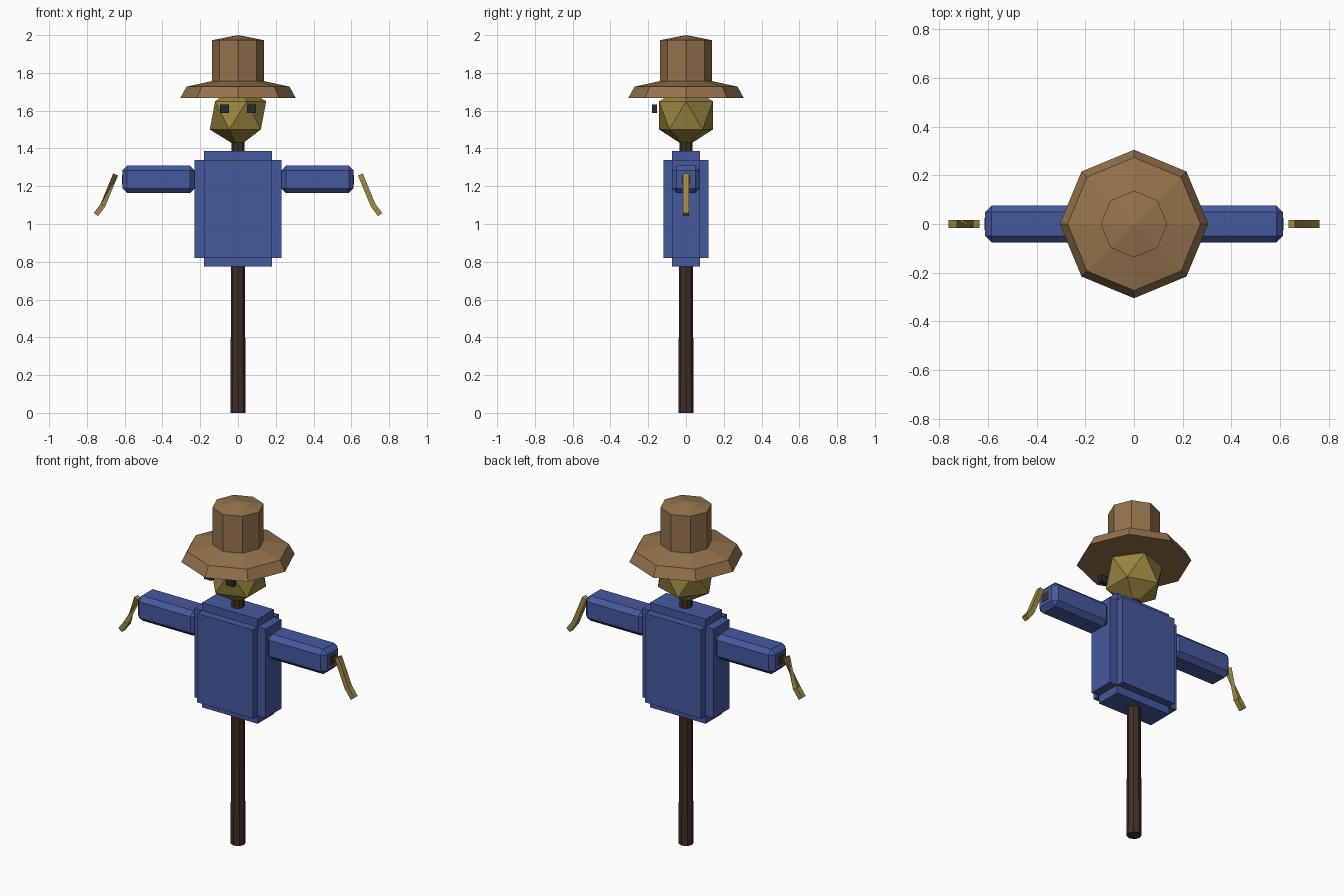
import bpy, bmesh, math
from mathutils import Vector

if "Cube" in bpy.data.objects:
    bpy.data.objects.remove(bpy.data.objects["Cube"])


def mat(name, r, g, b):
    m = bpy.data.materials.new(name)
    m.diffuse_color = (r, g, b, 1)
    m.use_nodes = True
    m.node_tree.nodes["Principled BSDF"].inputs["Base Color"].default_value = m.diffuse_color
    return m


BLUE = mat("blue_cloth", 0.06, 0.10, 0.34)
HAT = mat("hat_felt", 0.30, 0.17, 0.075)
SACK = mat("sackcloth", 0.32, 0.23, 0.05)
STRAW = mat("straw", 0.36, 0.25, 0.06)
WOOD = mat("wood", 0.055, 0.028, 0.02)
DARK = mat("dark", 0.02, 0.025, 0.03)


def finish(name, bm, material):
    bmesh.ops.recalc_face_normals(bm, faces=bm.faces[:])
    me = bpy.data.meshes.new(name)
    bm.to_mesh(me)
    bm.free()
    ob = bpy.data.objects.new(name, me)
    bpy.context.collection.objects.link(ob)
    me.materials.append(material)
    return ob


def box(name, center, size, material, bevel=0.0):
    bm = bmesh.new()
    bmesh.ops.create_cube(bm, size=1)
    for v in bm.verts:
        v.co = Vector(center) + Vector([a * b for a, b in zip(v.co, size)])
    if bevel:
        bmesh.ops.bevel(bm, geom=bm.edges[:], offset=bevel, segments=1,
                        affect='EDGES', profile=0.5)
    return finish(name, bm, material)


def loft(bm, rings):
    """Skin a list of equal point rings and cap both ends."""
    vs = [[bm.verts.new(p) for p in ring] for ring in rings]
    n = len(vs[0])
    for a, b in zip(vs, vs[1:]):
        for i in range(n):
            j = (i + 1) % n
            bm.faces.new((a[i], a[j], b[j], b[i]))
    bm.faces.new(vs[0])
    return vs


def turned(name, profile, sides, material, apex=None):
    """Faceted turned shape from (radius, z) pairs, with optional pointed top."""
    bm = bmesh.new()
    vs = loft(bm, [[(r * math.cos(math.tau * i / sides),
                     r * math.sin(math.tau * i / sides), z)
                    for i in range(sides)] for r, z in profile])
    if apex is None:
        bm.faces.new(vs[-1])
    else:
        tip = bm.verts.new((0, 0, apex))
        for i in range(sides):
            bm.faces.new((vs[-1][i], vs[-1][(i + 1) % sides], tip))
    return finish(name, bm, material)


def straw_hand(name, side, twist):
    """Bent square stalk; twist crosses the upper section over itself."""
    path = [(0.648, 1.262), (0.715, 1.10), (0.752, 1.05)]
    dirs = [(0.38, -0.92), (0.52, -0.85), (0.6, -0.8)]
    h, w = 0.014, 0.016
    rings = []
    for k, ((x, z), (dx, dz)) in enumerate(zip(path, dirs)):
        ring = [(side * (x - dz * u * h), v * w, z + dx * u * h)
                for u, v in ((-1, -1), (1, -1), (1, 1), (-1, 1))]
        rings.append(ring[2:] + ring[:2] if twist and k else ring)
    bm = bmesh.new()
    vs = loft(bm, rings)
    bm.faces.new(vs[-1])
    return finish(name, bm, STRAW)


# Upright pole and crossbar
turned("pole", [(0.04, 0), (0.034, 1.47)], 8, WOOD)
box("crossbar", (0, 0, 1.235), (1.228, 0.05, 0.05), WOOD)

# Body: three overlapping boxes with stepped edges
box("body_front_back", (0, 0, 1.08), (0.36, 0.24, 0.52), BLUE)
box("body_sides", (0, 0, 1.08), (0.46, 0.15, 0.52), BLUE)
box("body_core", (0, 0, 1.08), (0.36, 0.15, 0.612), BLUE)

# Sleeves, straw hands and eyes
for side, label in ((-1, "left"), (1, "right")):
    box(label + "_sleeve", (side * 0.42, 0, 1.236), (0.385, 0.15, 0.146), BLUE, 0.026)
    straw_hand(label + "_straw_hand", side, side < 0)
    box(label + "_eye", (side * 0.071, -0.167, 1.61), (0.048, 0.025, 0.043), DARK)

# Head
bm = bmesh.new()
bmesh.ops.create_icosphere(bm, subdivisions=1, radius=0.167)
bmesh.ops.translate(bm, verts=bm.verts[:], vec=(0, 0, 1.575))
finish("head", bm, SACK)

# Hat
turned("hat_brim", [(0.305, 1.668), (0.273, 1.727)], 8, HAT, apex=1.787)
turned("hat_crown", [(0.137, 1.74), (0.137, 1.973)], 8, HAT, apex=2.0)
